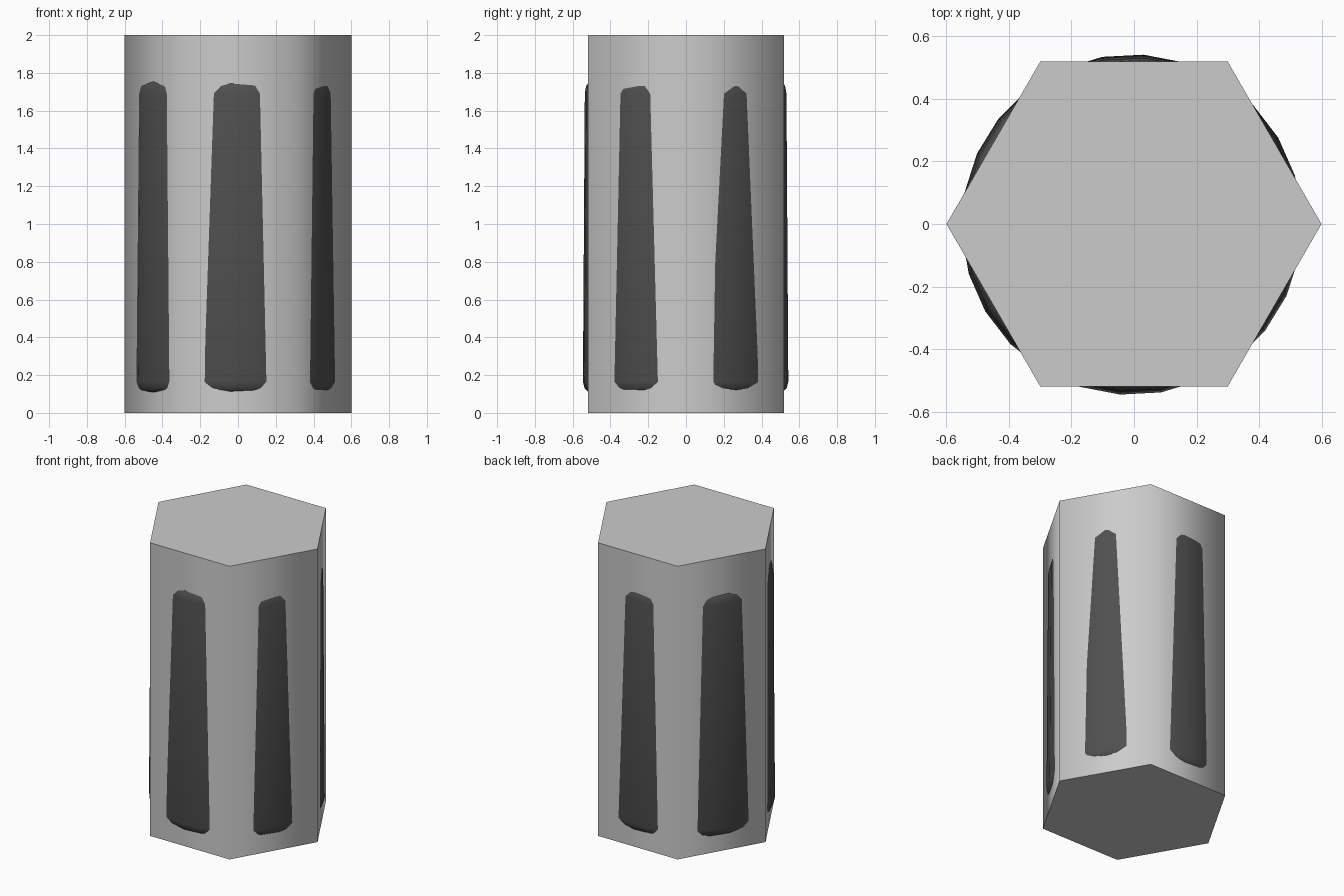
import bpy
import math

if "Cube" in bpy.data.objects:
    bpy.data.objects.remove(bpy.data.objects["Cube"])


def smooth(obj, angle):
    bpy.ops.object.select_all(action='DESELECT')
    obj.select_set(True)
    bpy.context.view_layer.objects.active = obj
    bpy.ops.object.shade_smooth_by_angle(angle=math.radians(angle))


def lathe(name, profile, sides, center=(0, 0), phase=0.0):
    """Closed solid with rings of (radius, z), capped at both ends."""
    verts = []
    for r, z in profile:
        for i in range(sides):
            a = phase + 2 * math.pi * i / sides
            verts.append((center[0] + r * math.cos(a), center[1] + r * math.sin(a), z))
    faces = [tuple(reversed(range(sides)))]
    for k in range(len(profile) - 1):
        for i in range(sides):
            j = (i + 1) % sides
            a, b = k * sides, (k + 1) * sides
            faces.append((a + i, a + j, b + j, b + i))
    top = (len(profile) - 1) * sides
    faces.append(tuple(top + i for i in range(sides)))
    mesh = bpy.data.meshes.new(name)
    mesh.from_pydata(verts, [], faces)
    obj = bpy.data.objects.new(name, mesh)
    bpy.context.collection.objects.link(obj)
    return obj


# Hexagonal outer body, softly shaded around the sides
body = lathe("hexagonal_body", [(0.6, 0), (0.6, 2)], 6)
smooth(body, 70)

# Dark tapered core bulging through each flat side
core = lathe("dark_core",
             [(0.46, 0.09), (0.515, 0.11), (0.536, 0.13), (0.545, 0.165),
              (0.535, 1.69), (0.528, 1.73), (0.512, 1.755), (0.46, 1.775)],
             26, center=(-0.007, -0.002), phase=math.radians(3))
smooth(core, 40)
dark = bpy.data.materials.new("dark_grey")
dark.diffuse_color = (0.08, 0.08, 0.08, 1)
dark.use_nodes = True
dark.node_tree.nodes["Principled BSDF"].inputs["Base Color"].default_value = dark.diffuse_color
core.data.materials.append(dark)
